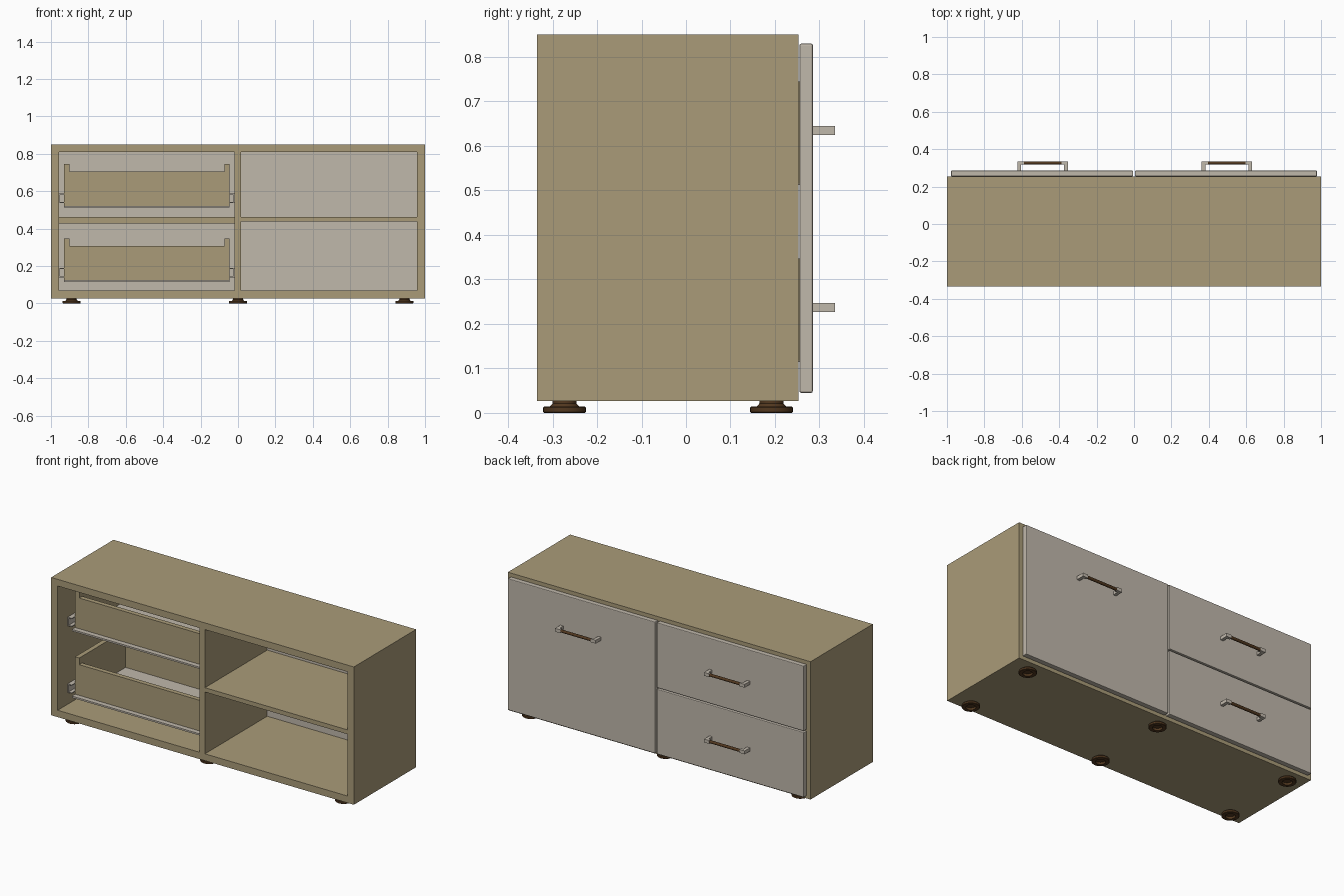
import bpy, bmesh, math
from mathutils import Matrix, Vector

cube = bpy.data.objects.get("Cube")
if cube:
    bpy.data.objects.remove(cube, do_unlink=True)


def material(name, rgb):
    m = bpy.data.materials.new(name)
    m.use_nodes = True
    m.diffuse_color = (*rgb, 1)
    m.node_tree.nodes["Principled BSDF"].inputs["Base Color"].default_value = (*rgb, 1)
    return m


WOOD = material("tan wood", (0.40, 0.33, 0.19))
GREY = material("warm light grey", (0.53, 0.48, 0.41))
BROWN = material("dark brown", (0.085, 0.04, 0.014))


def add_object(name, bm, mat):
    mesh = bpy.data.meshes.new(name)
    bm.to_mesh(mesh)
    bm.free()
    mesh.materials.append(mat)
    ob = bpy.data.objects.new(name, mesh)
    bpy.context.collection.objects.link(ob)
    return ob


def box(name, mat, x, y, z, bevel=0):
    """Box between the (low, high) limits on each axis."""
    bm = bmesh.new()
    bmesh.ops.create_cube(bm, size=1)
    for v in bm.verts:
        v.co = Vector([lim[0] if c < 0 else lim[1] for c, lim in zip(v.co, (x, y, z))])
    ob = add_object(name, bm, mat)
    if bevel:
        mod = ob.modifiers.new("Bevel", "BEVEL")
        mod.width = bevel
        mod.segments = 2
    return ob


def smooth(ob):
    bpy.ops.object.select_all(action="DESELECT")
    ob.select_set(True)
    bpy.context.view_layer.objects.active = ob
    bpy.ops.object.shade_smooth_by_angle(angle=math.radians(35))


# Carcass: full-width top and bottom boards with uprights between them
DEPTH = (-0.335, 0.253)
INNER_Z = (0.068, 0.81)
box("top_board", WOOD, (-1, 1), DEPTH, (0.81, 0.85))
box("bottom_board", WOOD, (-1, 1), DEPTH, (0.027, 0.068))
box("right_side_board", WOOD, (-1, -0.957), DEPTH, INNER_Z)
box("left_side_board", WOOD, (0.957, 1), DEPTH, INNER_Z)
box("centre_divider", WOOD, (-0.02, 0.016), DEPTH, INNER_Z)
box("shelf", WOOD, (0.016, 0.957), DEPTH, (0.437, 0.463))
box("drawer_rail", WOOD, (-0.957, -0.02), (0.19, 0.253), (0.427, 0.463))

# Door and drawer front panels
PANEL_Y = (0.255, 0.285)
box("door_panel", GREY, (0.005, 0.978), PANEL_Y, (0.045, 0.83), 0.004)
box("lower_drawer_panel", GREY, (-0.978, -0.005), PANEL_Y, (0.045, 0.433), 0.004)
box("upper_drawer_panel", GREY, (-0.978, -0.005), PANEL_Y, (0.441, 0.83), 0.004)


# Handles: two angled end brackets holding a round bar
def handle(name, x, z):
    for side, label in ((-1, "right"), (1, "left")):
        def span(a, b):
            return tuple(sorted((x + side * a, x + side * b)))
        box(f"{name}_{label}_post", GREY, span(0.115, 0.134), (0.285, 0.335), (z - 0.01, z + 0.01))
        box(f"{name}_{label}_tip", GREY, span(0.1, 0.115), (0.318, 0.335), (z - 0.01, z + 0.01))
    bm = bmesh.new()
    bmesh.ops.create_cone(bm, cap_ends=True, segments=20, radius1=0.0085, radius2=0.0085, depth=0.21,
                          matrix=Matrix.Translation((x, 0.3265, z)) @ Matrix.Rotation(math.pi / 2, 4, "Y"))
    smooth(add_object(f"{name}_bar", bm, BROWN))


handle("door_handle", 0.496, 0.635)
handle("upper_drawer_handle", -0.488, 0.635)
handle("lower_drawer_handle", -0.488, 0.237)

# Drawer boxes with floors and side runners
for name, z in (("lower_drawer", 0.118), ("upper_drawer", 0.516)):
    left, right = -0.045, -0.93
    inner = (right + 0.028, left - 0.028)
    box(f"{name}_right_wall", WOOD, (right, inner[0]), (-0.21, 0.255), (z, z + 0.229))
    box(f"{name}_left_wall", WOOD, (inner[1], left), (-0.21, 0.255), (z, z + 0.229))
    box(f"{name}_rear_wall", WOOD, inner, (-0.21, -0.182), (z, z + 0.189))
    box(f"{name}_inner_wall", WOOD, inner, (0.227, 0.255), (z, z + 0.189))
    box(f"{name}_floor", GREY, (right, left), (-0.24, 0.255), (z - 0.004, z + 0.006))
    for label, wall, edge in (("right", -0.957, right), ("left", -0.02, left)):
        d = 1 if edge > wall else -1
        box(f"{name}_{label}_runner", GREY, sorted((wall, wall + d * 0.006)), (-0.24, 0.25), (z + 0.02, z + 0.072))
        for h in (0.02, 0.067):
            box(f"{name}_{label}_runner_lip", GREY, sorted((wall, edge)), (-0.24, 0.25), (z + h, z + h + 0.005))

# Feet: turned pads with a hollow underside
PROFILE = [(0, 0.012), (0.025, 0.012), (0.027, 0), (0.046, 0), (0.048, 0.002), (0.048, 0.012),
           (0.046, 0.014), (0.033, 0.014), (0.027, 0.021), (0.027, 0.028), (0, 0.028)]
for x, place in ((-0.89, "right"), (0, "middle"), (0.89, "left")):
    for y, end in ((-0.273, "front"), (0.192, "back")):
        bm = bmesh.new()
        verts = [bm.verts.new((r, 0, h)) for r, h in PROFILE]
        edges = [bm.edges.new(pair) for pair in zip(verts, verts[1:])]
        bmesh.ops.spin(bm, geom=verts + edges, cent=(0, 0, 0), axis=(0, 0, 1),
                       angle=math.tau, steps=32)
        bmesh.ops.remove_doubles(bm, verts=bm.verts, dist=0.0001)
        bmesh.ops.recalc_face_normals(bm, faces=bm.faces)
        bmesh.ops.translate(bm, verts=bm.verts, vec=(x, y, 0))
        smooth(add_object(f"{end}_{place}_foot", bm, BROWN))
